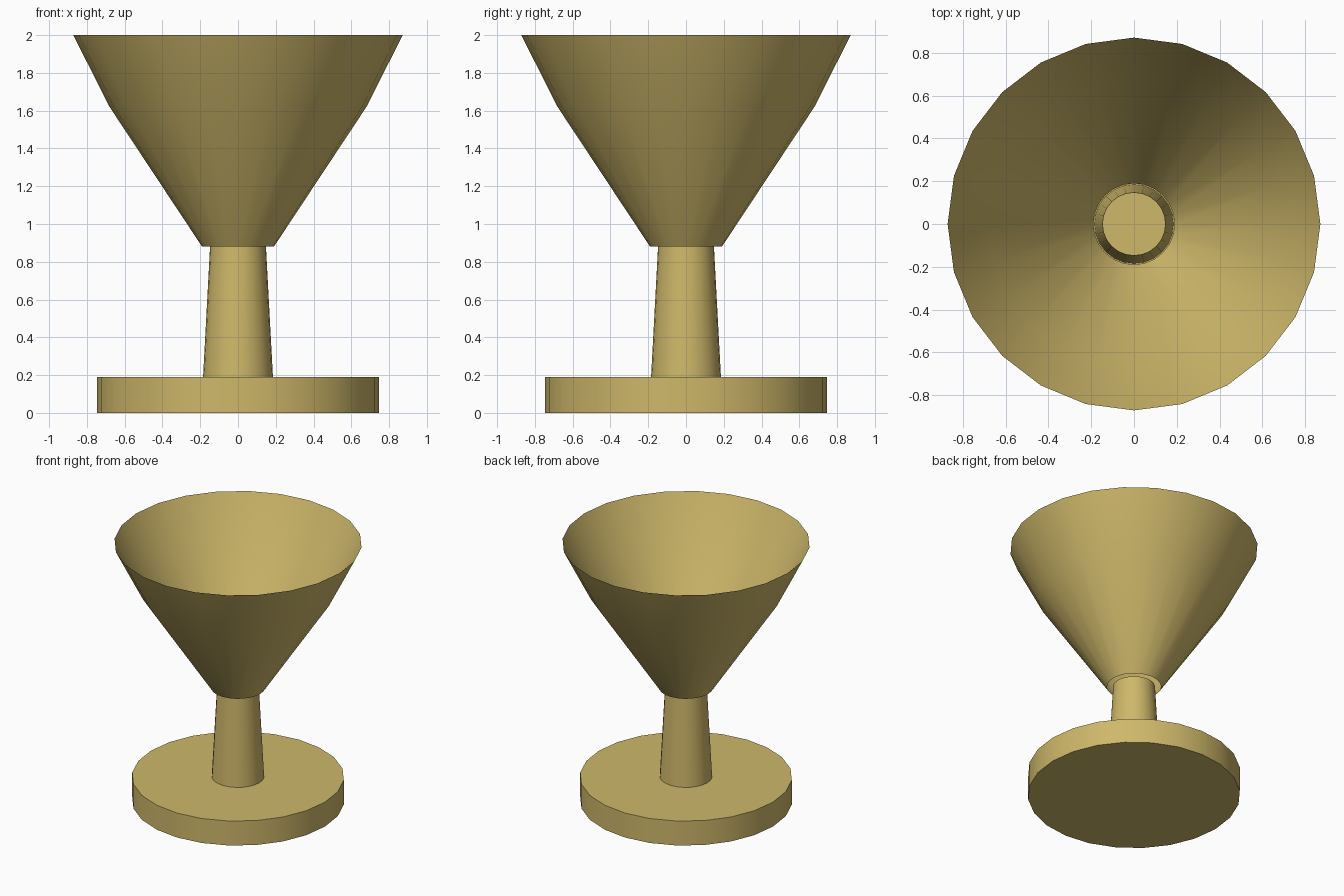
import bpy, bmesh, math

if "Cube" in bpy.data.objects:
    bpy.data.objects.remove(bpy.data.objects["Cube"])

SIDES = 24

brass = bpy.data.materials.new("pale_gold")
brass.diffuse_color = (0.62, 0.48, 0.145, 1.0)
brass.use_nodes = True
brass.node_tree.nodes["Principled BSDF"].inputs["Base Color"].default_value = brass.diffuse_color


def lathe(name, profile, cap_bottom=False, cap_top=False, sharp_rings=()):
    """Revolve a bottom-to-top list of (radius, height) around z."""
    bm = bmesh.new()
    rings = []
    for r, z in profile:
        rings.append([bm.verts.new((r * math.cos(2 * math.pi * i / SIDES),
                                    r * math.sin(2 * math.pi * i / SIDES), z))
                      for i in range(SIDES)])
    for low, high in zip(rings, rings[1:]):
        for i in range(SIDES):
            j = (i + 1) % SIDES
            bm.faces.new((low[i], low[j], high[j], high[i]))
    if cap_bottom:
        bm.faces.new(rings[0][::-1])
    if cap_top:
        bm.faces.new(rings[-1])
    mesh = bpy.data.meshes.new(name)
    bm.to_mesh(mesh)
    bm.free()
    mesh.materials.append(brass)
    obj = bpy.data.objects.new(name, mesh)
    bpy.context.collection.objects.link(obj)
    bpy.ops.object.select_all(action='DESELECT')
    obj.select_set(True)
    bpy.context.view_layer.objects.active = obj
    bpy.ops.object.shade_smooth_by_angle(angle=math.radians(30))
    return obj


# Flat round foot
lathe("base", [(0.747, 0.0), (0.747, 0.19)], cap_bottom=True, cap_top=True)
# Tapered stem
lathe("stem", [(0.185, 0.19), (0.148, 0.88)], cap_bottom=True, cap_top=True)
# Thin open cup with a slight bend in its wall
lathe("bowl", [(0.19, 0.88), (0.68, 1.62), (0.872, 2.0)])
